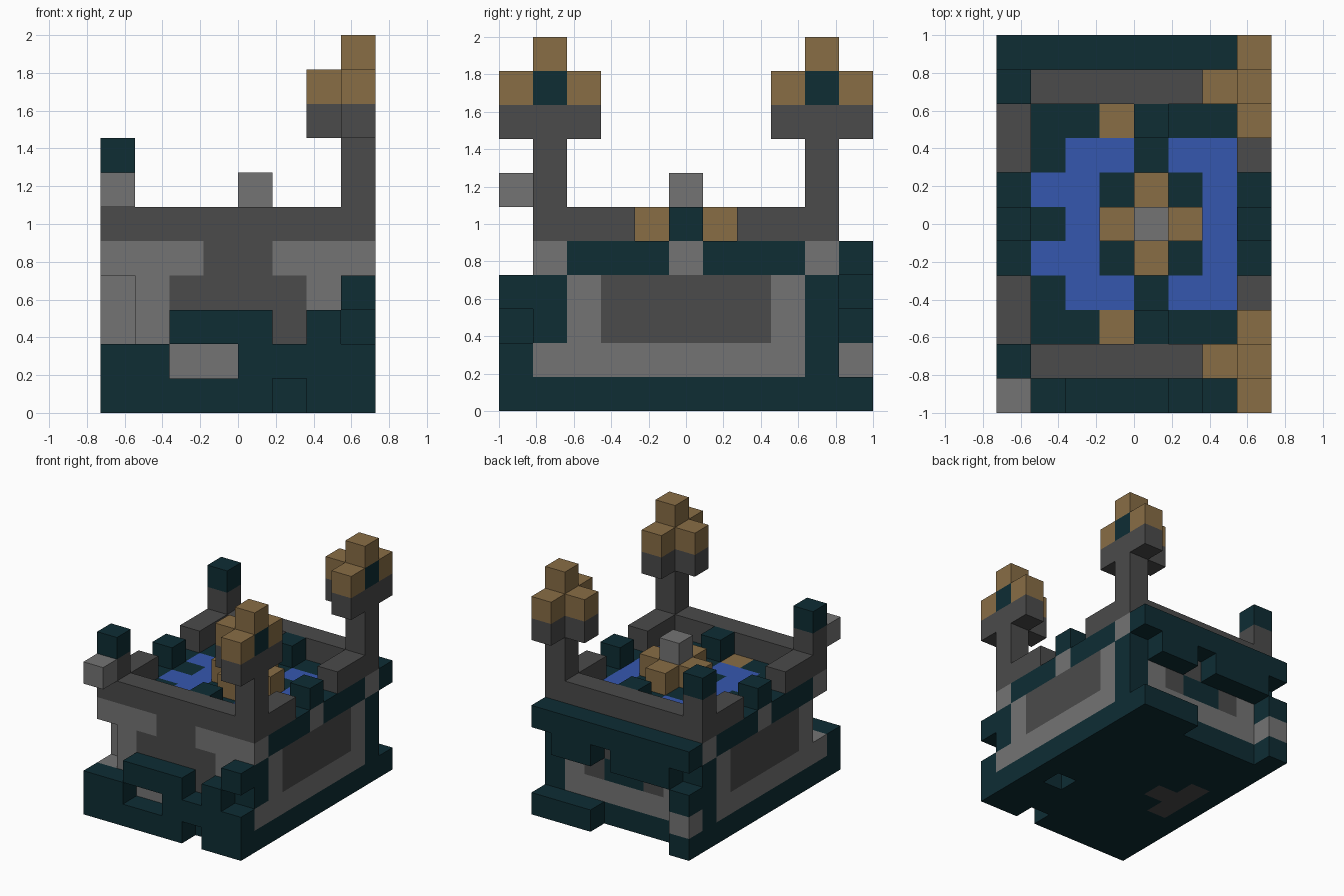
import bpy, bmesh, math
from mathutils import Vector

cube = bpy.data.objects.get("Cube")
if cube:
    bpy.data.objects.remove(cube, do_unlink=True)

S = 2 / 11  # edge length of one block

# Flat colours
COLOURS = {
    "T": ("dark_teal", (0.0044, 0.026, 0.034)),
    "D": ("dark_stone", (0.069, 0.069, 0.069)),
    "L": ("light_stone", (0.174, 0.174, 0.174)),
    "A": ("tan_flame", (0.246, 0.153, 0.060)),
    "B": ("water_blue", (0.036, 0.095, 0.429)),
}
KEYS = list(COLOURS)
MATERIALS = []
for label, rgb in COLOURS.values():
    mat = bpy.data.materials.new(label)
    mat.use_nodes = True
    mat.diffuse_color = (*rgb, 1)
    shader = mat.node_tree.nodes["Principled BSDF"]
    shader.inputs["Base Color"].default_value = (*rgb, 1)
    shader.inputs["Roughness"].default_value = 0.9
    MATERIALS.append(mat)


def box(i, j, k):
    """Set of blocks in inclusive ranges; each argument is a number or a pair."""
    spans = [(a, a) if isinstance(a, int) else a for a in (i, j, k)]
    x, y, z = [range(a, b + 1) for a, b in spans]
    return {(p, q, r) for p in x for q in y for r in z}


# Painted patterns of the body: walls from bottom to top, floor from front to middle
FRONT = ["TTTTTTTT", "LLLLLLLL", "LLDTTDLT", "LLDDDDLT", "LLLDDLLL"]
BACK = ["TTTTTTTT", "TLLLLLLT", "TLDTTDLT", "TLDDDDLT", "LLLDDLLL"]
SIDE = ["TTTTTTTTTTT", "LLLLLLLLLTT", "TTLDDDDDLTT", "TTLDDDDDLTT", "TLTTTLTTTLT"]
FLOOR = ["TTTTTTTT", "LLLLLLLL", "DTTATTTD", "DTBBTBBD", "TBBTATBT", "TTBATABT"]


def paint_body(cell, normal):
    i, j, k = cell
    if k == 0:
        patch = abs(i - 1) + abs(j - 5) <= 1 and i >= 1 or (i, j) == (2, 5)
        return "D" if normal.z < 0 and patch else "T"
    if normal.x:
        return SIDE[k][j] if i in (0, 7) else "L"
    if normal.y:
        return (FRONT if normal.y < 0 else BACK)[k][i]
    return FLOOR[min(j, 10 - j)][i] if normal.z > 0 else "L"


parts = []


def part(name, cells, paint):
    parts.append((name, cells, paint))


# Body with a broken front corner and a pit underneath
part("body", box((0, 7), (1, 9), (0, 4)) - box(0, 1, (2, 3)) - box(6, 3, 0), paint_body)

# Broken plinth along the front
part("front_plinth",
     (box((0, 7), 0, (0, 1)) - box(5, 0, 0) - box((2, 3), 0, 1))
     | box((2, 4), 0, 2) | box(6, 0, 2) | box(7, 0, 3), "T")

# Ledge and plinth along the back
part("back_ledge", box((0, 7), 10, 4) | box((5, 6), 10, 3) | box((1, 3), 10, 3), "T")
part("back_plinth", box((5, 7), 10, 0), "T")
part("back_corner_post", box(0, 10, (0, 2)),
     lambda cell, n: "L" if cell[2] == 1 else "T")

# Raised rim: end walls, side corners and small teal studs
rim = box((0, 7), 1, 5) | box((0, 7), 9, 5)
for side in (0, 7):
    rim |= box(side, (2, 3), 5) | box(side, (7, 8), 5)
part("rim", rim, "D")
part("side_studs", box(0, 5, 5) | box(7, 5, 5), "T")
part("end_studs", box(4, 2, 5) | box(4, 8, 5), "T")

# Short posts and tall torches at both ends
for end, j in (("front", 1), ("back", 9)):
    part(end + "_post", box(0, j, 6), "D")
    part(end + "_post_cap", box(0, j, 7), "T")
    part(end + "_torch_pole", box(7, j, (6, 7)), "D")
    cross = box(7, (j - 1, j + 1), 8) | box(6, j, 8)
    part(end + "_torch_bowl", cross, "D")
    flame = {(i, q, 9) for i, q, k in cross} - box(7, j, 9)
    part(end + "_torch_flame", flame | box(7, j, 10), "A")
    part(end + "_torch_core", box(7, j, 9), "T")
part("front_post_bracket", box(0, 0, 6), "L")

# Fountain in the middle of the pool
part("fountain_spouts", box((3, 5), 5, 5) | box(4, (4, 6), 5), "A")
part("fountain_tip", box(4, 5, 6), "L")

# Build only the outer faces of each part
solid = set().union(*(cells for _, cells, _ in parts))
DIRECTIONS = [Vector(d) * s for d in ((1, 0, 0), (0, 1, 0), (0, 0, 1)) for s in (1, -1)]

for name, cells, paint in parts:
    bm = bmesh.new()
    for cell in sorted(cells):
        centre = Vector(cell) + Vector((0.5, 0.5, 0.5)) - Vector((4, 5.5, 0))
        for n in DIRECTIONS:
            if tuple(int(c + d) for c, d in zip(cell, n)) in solid:
                continue
            u = Vector((n.y, n.z, n.x))
            v = n.cross(u)
            ring = [(-1, -1), (1, -1), (1, 1), (-1, 1)]
            face = bm.faces.new([bm.verts.new((centre + (n + u * a + v * b) / 2) * S)
                                 for a, b in ring])
            key = paint if isinstance(paint, str) else paint(cell, n)
            face.material_index = KEYS.index(key)
    bmesh.ops.remove_doubles(bm, verts=bm.verts, dist=S / 100)
    bmesh.ops.dissolve_limit(bm, angle_limit=math.radians(1), verts=bm.verts,
                             edges=bm.edges, delimit={"MATERIAL"})
    mesh = bpy.data.meshes.new(name)
    bm.to_mesh(mesh)
    bm.free()
    for mat in MATERIALS:
        mesh.materials.append(mat)
    bpy.context.collection.objects.link(bpy.data.objects.new(name, mesh))
